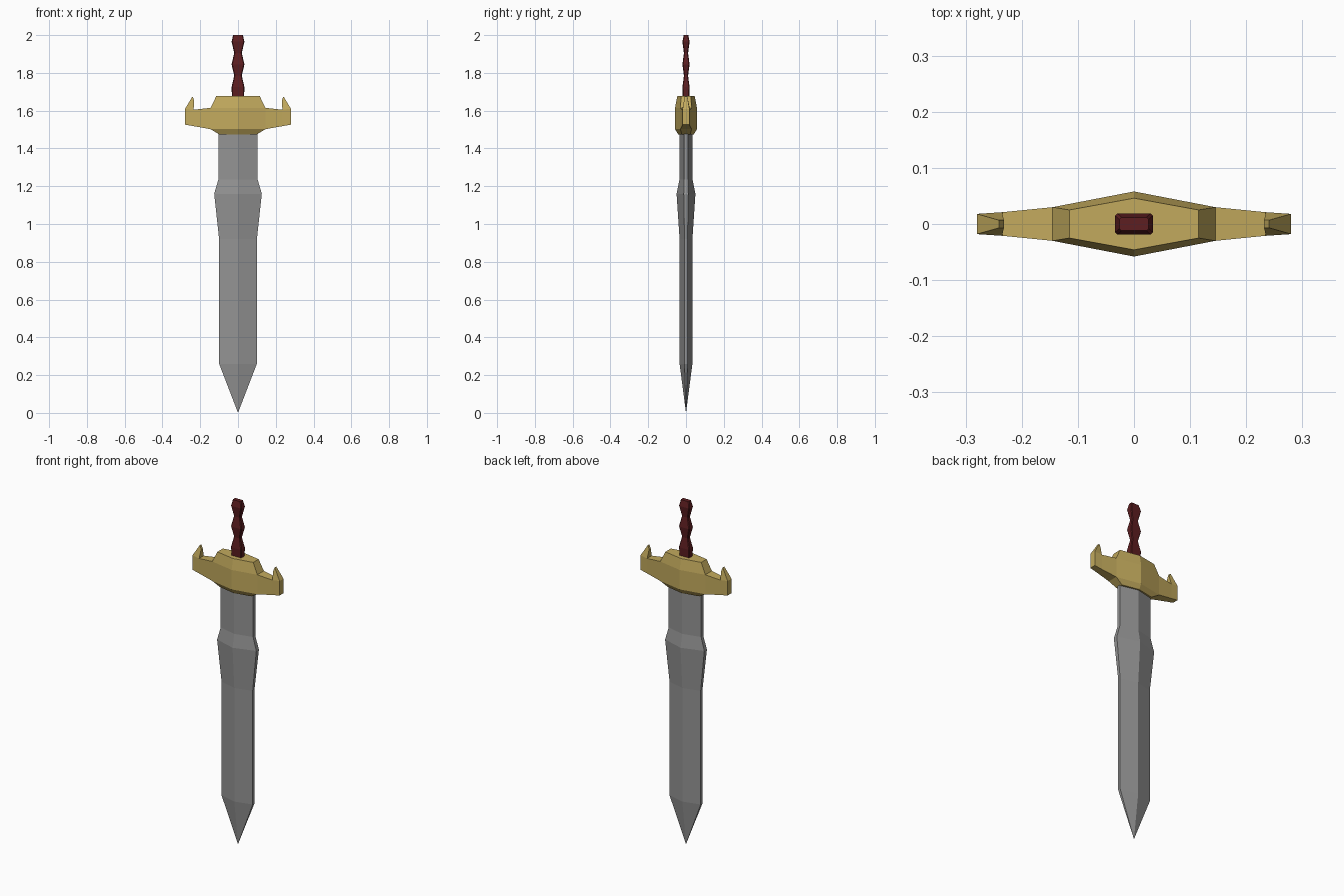
import bpy, bmesh
from mathutils import Vector

cube = bpy.data.objects.get("Cube")
if cube:
    bpy.data.objects.remove(cube)


def material(name, rgb):
    m = bpy.data.materials.new(name)
    m.use_nodes = True
    m.diffuse_color = (*rgb, 1)
    m.node_tree.nodes["Principled BSDF"].inputs["Base Color"].default_value = (*rgb, 1)
    return m


def diamond(hx, edge, mid, z):
    """Six-sided ring: blunt ends at +-x, ridge at x = 0."""
    return [(hx, -edge, z), (hx, edge, z), (0, mid, z),
            (-hx, edge, z), (-hx, -edge, z), (0, -mid, z)]


def chamfered(hx, hy, z, c=0.004):
    """Rectangular ring with cut corners."""
    quarter = [(hx, hy - c), (hx - c, hy)]
    half = quarter + [(-x, y) for x, y in reversed(quarter)]
    return [(x, y, z) for x, y in half + [(-x, -y) for x, y in half]]


def loft(bm, rings, tip=None):
    """Skin the rings from bottom to top; close with caps or a pointed tip."""
    loops = [[bm.verts.new(p) for p in r] for r in rings]
    n = len(loops[0])
    for a, b in zip(loops, loops[1:]):
        for i in range(n):
            j = (i + 1) % n
            bm.faces.new((a[i], a[j], b[j], b[i]))
    bm.faces.new(loops[-1])
    if tip:
        t = bm.verts.new(tip)
        for i in range(n):
            bm.faces.new((loops[0][(i + 1) % n], loops[0][i], t))
    else:
        bm.faces.new(loops[0][::-1])


def extrude(bm, face, place):
    """Extrude one face, moving each new vertex with place(co)."""
    new = bmesh.ops.extrude_discrete_faces(bm, faces=[face])["faces"][0]
    for v in new.verts:
        v.co = place(v.co)
    return new


def finish(bm, name, mat):
    bmesh.ops.recalc_face_normals(bm, faces=bm.faces)
    me = bpy.data.meshes.new(name)
    bm.to_mesh(me)
    bm.free()
    me.materials.append(mat)
    ob = bpy.data.objects.new(name, me)
    bpy.context.collection.objects.link(ob)


steel = material("steel grey", (0.29, 0.29, 0.29))
gold = material("old gold", (0.54, 0.40, 0.11))
leather = material("dark red leather", (0.11, 0.013, 0.015))

# Blade, pointing down
bm = bmesh.new()
loft(bm, [diamond(*r) for r in [(0.1, 0.008, 0.034, 0.26), (0.1, 0.008, 0.034, 0.92),
                                (0.126, 0.012, 0.05, 1.16), (0.104, 0.01, 0.035, 1.235),
                                (0.104, 0.01, 0.035, 1.49)]], tip=(0, 0, 0))
finish(bm, "blade", steel)

# Guard: central block, then arms and horns pulled out of its ends
bm = bmesh.new()
loft(bm, [diamond(*r) for r in [(0.1, 0.022, 0.042, 1.475), (0.145, 0.03, 0.058, 1.502),
                                (0.145, 0.03, 0.058, 1.615), (0.115, 0.025, 0.046, 1.677)]])
for side in (1, -1):
    def section(x, hy, low, high):
        return lambda co: Vector((side * x, hy if co.y > 0 else -hy,
                                  high if co.z > 1.56 else low))

    bm.faces.ensure_lookup_table()
    end = next(f for f in bm.faces if f.normal.length >= 0 and
               all(abs(v.co.x - side * 0.145) < 1e-4 for v in f.verts))
    arm = extrude(bm, end, section(0.235, 0.021, 1.518, 1.605))
    arm_end = extrude(bm, arm, section(0.28, 0.018, 1.526, 1.61))
    seat = next(f for f in bm.faces if all(abs(v.co.x) > 0.2 and v.co.z > 1.6 for v in f.verts))

    def horn_tip(co):
        outer = abs(co.x) > 0.26
        return Vector((side * (0.241 if outer else 0.232),
                       0.007 if co.y > 0 else -0.007, 1.675 if outer else 1.655))

    if seat.calc_center_median().x * side < 0:
        seat = next(f for f in bm.faces if all(v.co.x * side > 0.2 and 1.6 < v.co.z < 1.62
                                               for v in f.verts))
    extrude(bm, seat, horn_tip)
bmesh.ops.delete(bm, geom=[v for v in bm.verts if not v.link_faces], context='VERTS')
bmesh.ops.remove_doubles(bm, verts=bm.verts, dist=1e-5)
finish(bm, "guard", gold)

# Grip with three swellings
bm = bmesh.new()
loft(bm, [chamfered(*r) for r in [(0.032, 0.017, 1.67), (0.034, 0.019, 1.725),
                                  (0.02, 0.011, 1.785), (0.034, 0.019, 1.845),
                                  (0.02, 0.011, 1.905), (0.034, 0.019, 1.965),
                                  (0.026, 0.012, 2.0)]])
finish(bm, "grip", leather)
